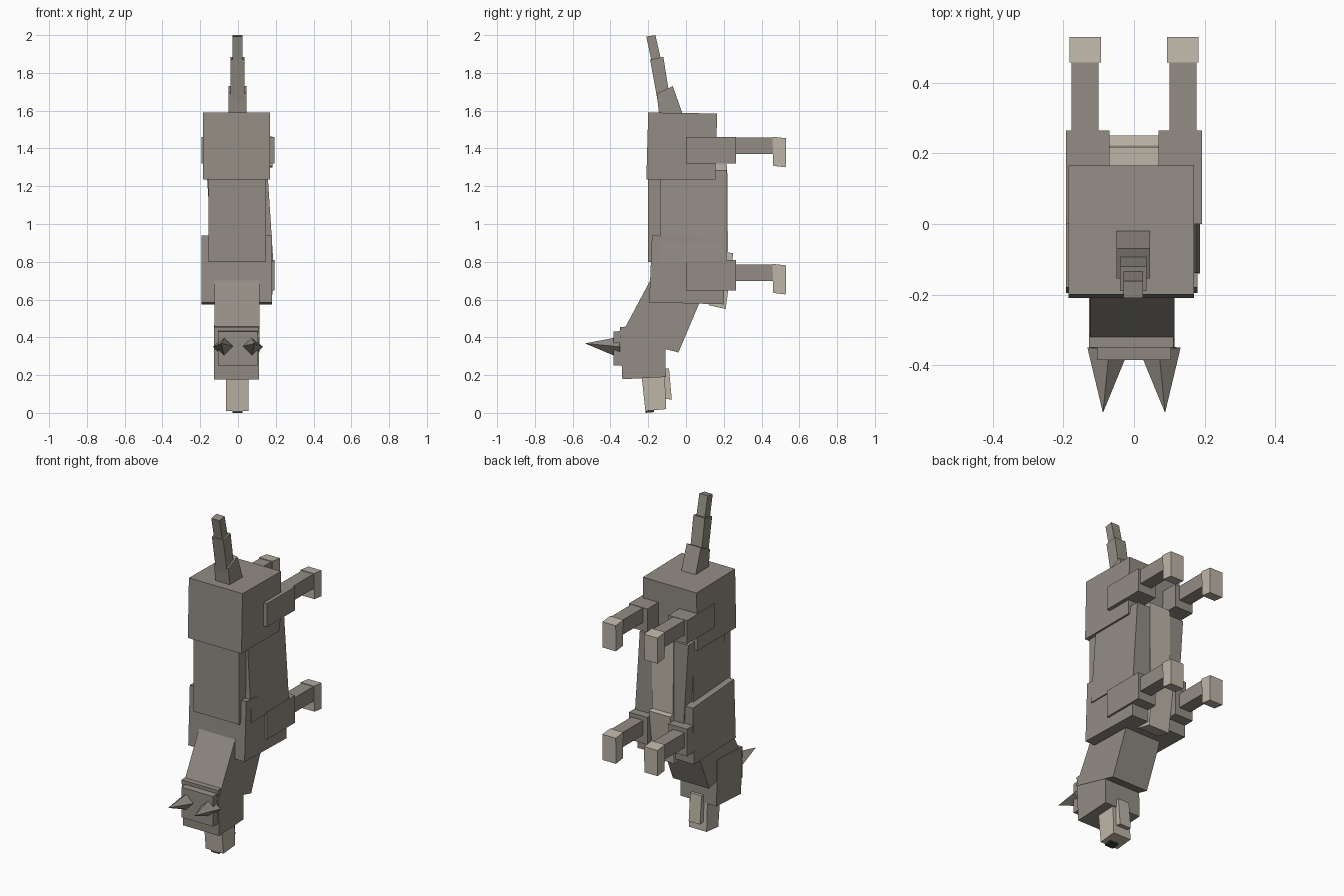
import bpy


def material(name, rgb):
    m = bpy.data.materials.new(name)
    m.diffuse_color = (*rgb, 1)
    return m


GREY = material("grey fur", (0.290, 0.265, 0.230))
PALE = material("pale fur", (0.510, 0.465, 0.390))
DARK = material("dark nose", (0.045, 0.042, 0.040))


def mesh(name, verts, faces, mat):
    me = bpy.data.meshes.new(name)
    me.from_pydata(verts, [], faces)
    me.materials.append(mat)
    ob = bpy.data.objects.new(name, me)
    bpy.context.collection.objects.link(ob)
    return ob


def slab(name, x0, x1, side, mat=GREY, lean=0.0):
    """Side outline (y, z), counter-clockwise from +x, extruded in x; lean shears x by height."""
    n = len(side)
    low = min(z for _, z in side)
    verts = [(x + lean * (z - low), y, z) for x in (x0, x1) for y, z in side]
    faces = [tuple(reversed(range(n))), tuple(range(n, 2 * n))]
    faces += [(i, (i + 1) % n, (i + 1) % n + n, i + n) for i in range(n)]
    return mesh(name, verts, faces, mat)


def rect(y0, y1, z0, z1):
    return [(y0, z0), (y1, z0), (y1, z1), (y0, z1)]


# Body
slab("hips", -0.185, 0.17, [(-0.21, 1.235), (0.155, 1.235), (0.165, 1.585), (-0.20, 1.59)])
slab("torso", -0.155, 0.148, rect(-0.20, 0.15, 0.80, 1.26))
slab("flanks", -0.135, 0.187, [(-0.14, 0.80), (0.215, 0.80), (0.215, 1.285), (-0.135, 1.285)],
     lean=-0.065)
slab("chest", -0.193, 0.18, [(-0.195, 0.585), (0.20, 0.575), (0.21, 0.915), (-0.18, 0.94)])

# Pale underside
slab("belly", -0.07, 0.07, [(0.15, 0.85), (0.222, 0.85), (0.218, 1.315), (0.15, 1.315)], PALE)
slab("breast", -0.07, 0.07, [(0.12, 0.57), (0.21, 0.55), (0.25, 0.845), (0.16, 0.86)], PALE)

# Neck and head
slab("neck", -0.125, 0.115, [(-0.35, 0.40), (-0.04, 0.32), (0.07, 0.58), (0.06, 0.66), (-0.19, 0.70)])
slab("head", -0.128, 0.112, [(-0.337, 0.178), (-0.107, 0.19), (-0.11, 0.465), (-0.35, 0.455)])
slab("forehead", -0.105, 0.105, [(-0.385, 0.25), (-0.33, 0.25), (-0.33, 0.435), (-0.385, 0.43)])
slab("snout", -0.063, 0.055, [(-0.215, 0.01), (-0.105, 0.02), (-0.115, 0.25), (-0.24, 0.24)], PALE)
slab("jaw", -0.04, 0.035, [(-0.11, 0.075), (-0.075, 0.07), (-0.09, 0.235), (-0.12, 0.235)], PALE)
slab("nose", -0.03, 0.025, [(-0.215, 0.0), (-0.17, 0.004), (-0.17, 0.03), (-0.21, 0.03)], DARK)

# Tail
slab("tail_base", -0.05, 0.045, [(-0.14, 1.56), (-0.01, 1.56), (-0.07, 1.73), (-0.155, 1.69)])
slab("tail_middle", -0.04, 0.035, [(-0.15, 1.65), (-0.085, 1.665), (-0.12, 1.885), (-0.19, 1.87)])
slab("tail_tip", -0.03, 0.025, [(-0.18, 1.85), (-0.13, 1.86), (-0.162, 2.0), (-0.21, 1.992)])

# Ears and legs on both sides
for side, s in (("left", -1), ("right", 1)):
    base = [(s * 0.012, -0.35, 0.35), (s * 0.07, -0.345, 0.288),
            (s * 0.132, -0.35, 0.35), (s * 0.07, -0.355, 0.402)]
    faces = [(0, 1, 4), (1, 2, 4), (2, 3, 4), (3, 0, 4), (3, 2, 1, 0)]
    if s < 0:
        faces = [tuple(reversed(f)) for f in faces]
    mesh(side + "_ear", base + [(s * 0.088, -0.535, 0.368)], faces, GREY)

    for leg, z in (("hind", 1.37), ("front", 0.697)):
        def part(name, a, b, outline, mat=GREY):
            slab(f"{side}_{leg}_{name}", min(s * a, s * b), max(s * a, s * b), outline, mat)
        top = 0.09 if leg == "hind" else 0.113
        part("thigh", 0.07, 0.192, rect(0.0, 0.265, z - 0.05, z + top))
        part("shin", 0.10, 0.177, rect(0.24, 0.49, z, z + 0.088))
        part("foot", 0.094, 0.182, [(0.462, z - 0.062), (0.528, z - 0.07),
                                    (0.53, z + 0.084), (0.458, z + 0.092)], PALE)
